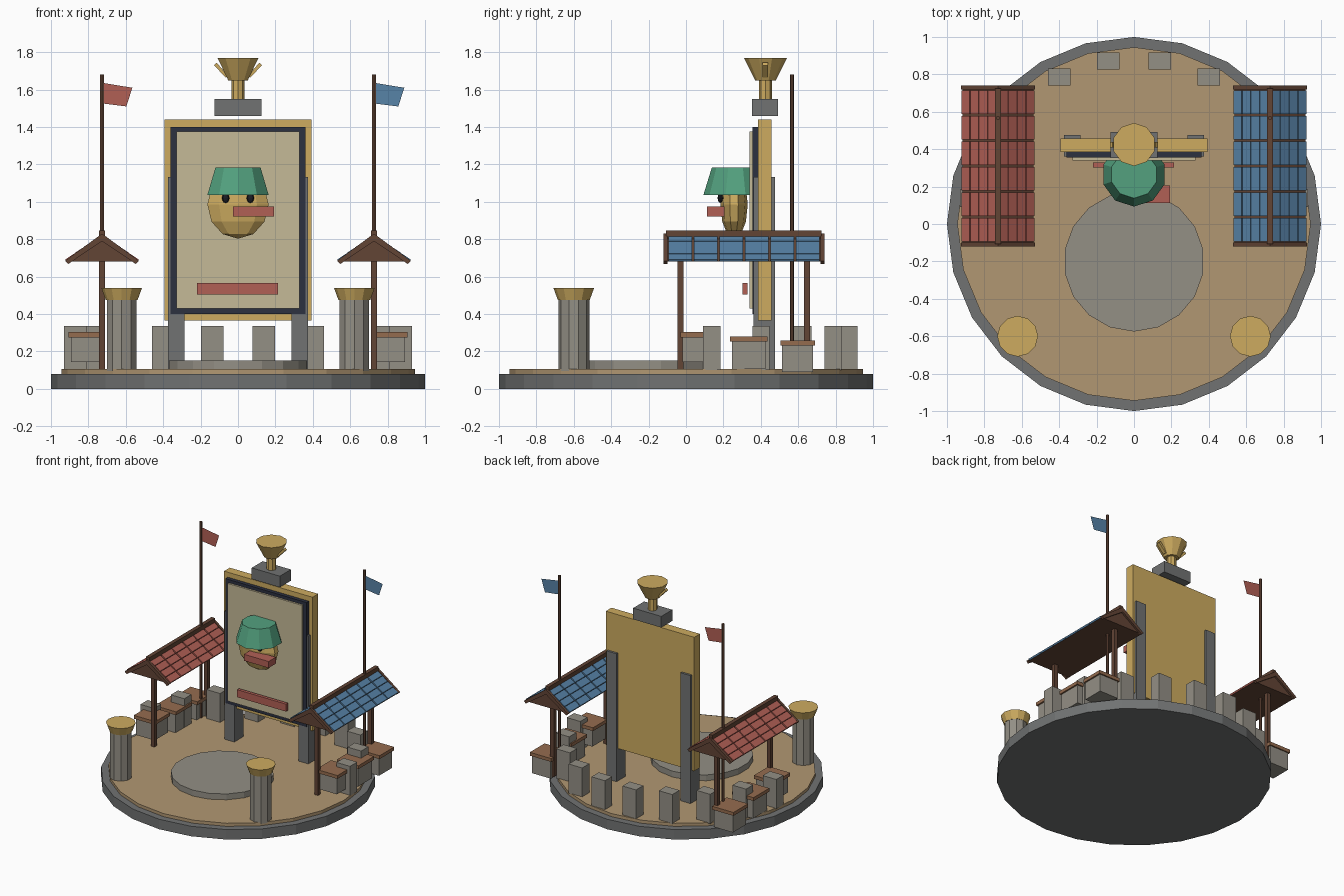
import bpy, bmesh, math
from mathutils import Matrix, Vector

if "Cube" in bpy.data.objects:
    bpy.data.objects.remove(bpy.data.objects["Cube"])

def mat(name, r, g, b):
    m = bpy.data.materials.new(name)
    m.diffuse_color = [(c / 255) ** 2.2 for c in (r, g, b)] + [1]
    m.use_nodes = True
    m.node_tree.nodes["Principled BSDF"].inputs["Base Color"].default_value = m.diffuse_color
    return m

STONE = mat("stone", 146, 142, 132)
SLATE = mat("slate", 112, 114, 114)
SAND = mat("sand", 176, 150, 114)
GOLD = mat("gold", 204, 170, 96)
NAVY = mat("navy", 48, 52, 66)
CREAM = mat("cream", 196, 184, 150)
GREEN = mat("green", 84, 160, 126)
RED = mat("red", 176, 96, 86)
BLUE = mat("blue", 88, 130, 166)
WOOD = mat("wood", 98, 70, 56)
LID = mat("lid_wood", 148, 108, 80)
BLACK = mat("black", 34, 36, 42)

def finish(name, bm, material):
    bmesh.ops.recalc_face_normals(bm, faces=bm.faces)
    me = bpy.data.meshes.new(name)
    bm.to_mesh(me)
    bm.free()
    me.materials.append(material)
    ob = bpy.data.objects.new(name, me)
    bpy.context.collection.objects.link(ob)
    return ob

def add_box(bm, center, size, rot_y=0):
    m = (Matrix.Translation(center) @ Matrix.Rotation(rot_y, 4, 'Y')
         @ Matrix.Diagonal((*size, 1)))
    bmesh.ops.create_cube(bm, size=1, matrix=m)

def box(name, x, y, z, material):
    """Box from (min, max) pairs."""
    bm = bmesh.new()
    add_box(bm, [(a + b) / 2 for a, b in (x, y, z)], [b - a for a, b in (x, y, z)])
    return finish(name, bm, material)

def cone(name, x, y, z0, z1, r0, r1, sides, material):
    bm = bmesh.new()
    bmesh.ops.create_cone(bm, cap_ends=True, segments=sides, radius1=r0, radius2=r1,
                          depth=z1 - z0, matrix=Matrix.Translation((x, y, (z0 + z1) / 2)))
    return finish(name, bm, material)

def ball(name, center, size, segs, rings, material):
    bm = bmesh.new()
    bmesh.ops.create_uvsphere(bm, u_segments=segs, v_segments=rings, radius=1,
                              matrix=Matrix.Translation(center) @ Matrix.Diagonal((*size, 1)))
    return finish(name, bm, material)

def prism(name, profile, y0, y1, material):
    """Extrude an xz outline along y; a flat sheet if y0 == y1."""
    bm = bmesh.new()
    face = bm.faces.new([bm.verts.new((x, y0, z)) for x, z in profile])
    if y1 != y0:
        ext = bmesh.ops.extrude_face_region(bm, geom=[face])["geom"]
        bmesh.ops.translate(bm, vec=(0, y1 - y0, 0),
                            verts=[v for v in ext if isinstance(v, bmesh.types.BMVert)])
    return finish(name, bm, material)

# ground plate, sand floor and round stage
cone("base_plate", 0, 0, 0, 0.08, 1, 1, 24, SLATE)
cone("sand_floor", 0, 0, 0.08, 0.105, 0.945, 0.945, 24, SAND)
cone("round_stage", 0, -0.2, 0.10, 0.152, 0.375, 0.375, 18, STONE)

# big board: panel, dark frame, screen
box("board_panel", (-0.393, 0.393), (0.385, 0.457), (0.365, 1.44), GOLD)
box("board_frame", (-0.36, 0.36), (0.355, 0.386), (0.4, 1.4), NAVY)
box("board_screen", (-0.33, 0.33), (0.34, 0.356), (0.43, 1.375), CREAM)
box("screen_bar", (-0.22, 0.215), (0.303, 0.328), (0.505, 0.565), RED)

# trophy on a plinth above the board
box("trophy_plinth", (-0.125, 0.125), (0.353, 0.493), (1.46, 1.55), SLATE)
cone("trophy_stem", 0, 0.425, 1.55, 1.66, 0.035, 0.035, 8, GOLD)
cone("trophy_cup", 0, 0.425, 1.65, 1.77, 0.055, 0.115, 10, GOLD)

# head relief with hat, eyes and mouth
ball("head", (0, 0.257, 0.985), (0.172, 0.073, 0.182), 10, 6, GOLD)
cone("hat", 0, 0.265, 1.037, 1.183, 0.172, 0.127, 10, GREEN)
box("mouth", (-0.027, 0.193), (0.113, 0.205), (0.922, 0.974), RED)

# ring of stone blocks behind the board
for i in range(10):
    a = math.radians(9 + 18 * i)
    x, y = 0.882 * math.cos(a), 0.882 * math.sin(a)
    box("stone_block", (x - 0.06, x + 0.06), (y - 0.046, y + 0.046), (0.10, 0.337), STONE)

SLOPE = math.atan2(0.13, 0.19)
LENGTH = math.hypot(0.13, 0.19)

def stall(cx, tile_mat):
    # roof core with overhanging gable boards
    prism("roof_core", [(cx - 0.19, 0.68), (cx + 0.19, 0.68), (cx, 0.81)], -0.1, 0.725, WOOD)
    chevron = [(-0.197, 0.685), (-0.18, 0.668), (0, 0.79), (0.18, 0.668), (0.197, 0.685), (0, 0.83)]
    for y in (-0.12, 0.72):
        prism("gable_board", [(cx + x, z) for x, z in chevron], y, y + 0.02, WOOD)
    box("ridge_beam", (cx - 0.016, cx + 0.016), (-0.107, 0.725), (0.8, 0.848), WOOD)
    # tiles, four rows by six columns on each slope
    bm = bmesh.new()
    for s in (-1, 1):
        along = Vector((s * math.cos(SLOPE), 0, -math.sin(SLOPE)))
        up = Vector((s * math.sin(SLOPE), 0, math.cos(SLOPE)))
        for r in range(4):
            for c in range(6):
                p = (Vector((cx, -0.1 + 0.1367 * (c + 0.5), 0.81))
                     + along * LENGTH * (r + 0.5) / 4 + up * 0.006)
                add_box(bm, p, (LENGTH / 4 - 0.004, 0.126, 0.014), s * SLOPE)
    finish("roof_tiles", bm, tile_mat)
    # posts
    for y in (-0.03, 0.647):
        box("stall_post", (cx - 0.016, cx + 0.016), (y - 0.016, y + 0.016), (0.10, 0.78), WOOD)
    # flag pole and flag (flies the same way on both sides)
    cone("flag_pole", cx, 0.567, 0.10, 1.68, 0.011, 0.011, 6, WOOD)
    prism("flag", [(cx + 0.01, 1.635), (cx + 0.162, 1.61), (cx + 0.13, 1.51), (cx + 0.01, 1.525)],
          0.567, 0.567, tile_mat)

for s, tile_mat in ((-1, RED), (1, BLUE)):
    stall(s * 0.727, tile_mat)
    # lidded crates: y centre, half depth, bottom, top
    for y, h, z0, z1 in ((0.065, 0.095, 0.145, 0.303), (0.335, 0.1, 0.105, 0.28), (0.597, 0.093, 0.09, 0.258)):
        cx = s * 0.81
        box("crate", (cx - 0.083, cx + 0.083), (y - h + 0.01, y + h - 0.01), (z0, z1 - 0.025), STONE)
        box("crate_lid", (cx - 0.095, cx + 0.095), (y - h, y + h), (z1 - 0.027, z1), LID)
    # front pillars
    cone("pillar", s * 0.622, -0.6, 0.095, 0.48, 0.083, 0.083, 10, STONE)
    cone("pillar_cap", s * 0.622, -0.6, 0.475, 0.54, 0.085, 0.109, 12, GOLD)
    # board legs
    box("board_leg", sorted((s * 0.285, s * 0.373)), (0.36, 0.475), (0.10, 1.133), SLATE)
    # eyes and trophy handles
    ball("eye", (s * 0.066, 0.183, 1.02), (0.02, 0.014, 0.026), 8, 6, BLACK)
    prism("trophy_handle", [(s * 0.05, 1.67), (s * 0.066, 1.665), (s * 0.128, 1.73), (s * 0.115, 1.745)],
          0.41, 0.438, GOLD)
